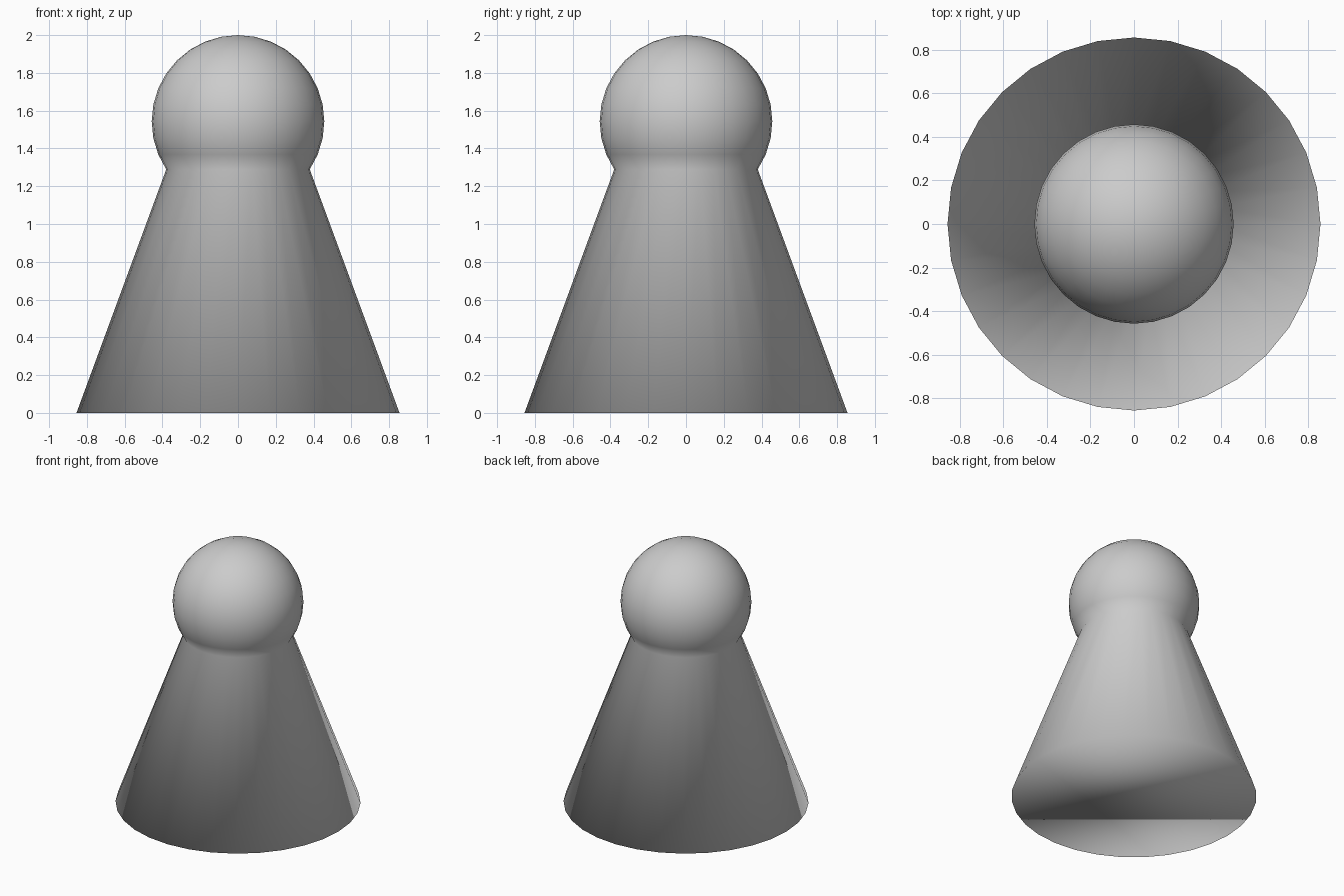
import bpy, bmesh, math

if "Cube" in bpy.data.objects:
    bpy.data.objects.remove(bpy.data.objects["Cube"])

HEAD_R, HEAD_Z, BASE_R = 0.457, 1.543, 0.855

# Round head
bm = bmesh.new()
bmesh.ops.create_uvsphere(bm, u_segments=32, v_segments=16, radius=HEAD_R)
bmesh.ops.translate(bm, verts=bm.verts, vec=(0, 0, HEAD_Z))

# Open the head below the neck ring (three rings under the equator)
neck_z = HEAD_Z - HEAD_R * math.sin(math.radians(33.75))
low = [v for v in bm.verts if v.co.z < neck_z - 0.01]
bmesh.ops.delete(bm, geom=low, context='VERTS')

# Flared body pulled down from the neck, closed by a flat base
rim = [e for e in bm.edges if e.is_boundary]
ext = bmesh.ops.extrude_edge_only(bm, edges=rim)['geom']
for v in (g for g in ext if isinstance(g, bmesh.types.BMVert)):
    s = BASE_R / math.hypot(v.co.x, v.co.y)
    v.co = (v.co.x * s, v.co.y * s, 0)
bmesh.ops.holes_fill(bm, edges=[e for e in bm.edges if e.is_boundary], sides=0)
bmesh.ops.recalc_face_normals(bm, faces=bm.faces)

# Smooth shading runs through neck and base
for f in bm.faces:
    f.smooth = True

mesh = bpy.data.meshes.new("pawn")
bm.to_mesh(mesh)
bm.free()
bpy.context.collection.objects.link(bpy.data.objects.new("pawn", mesh))
